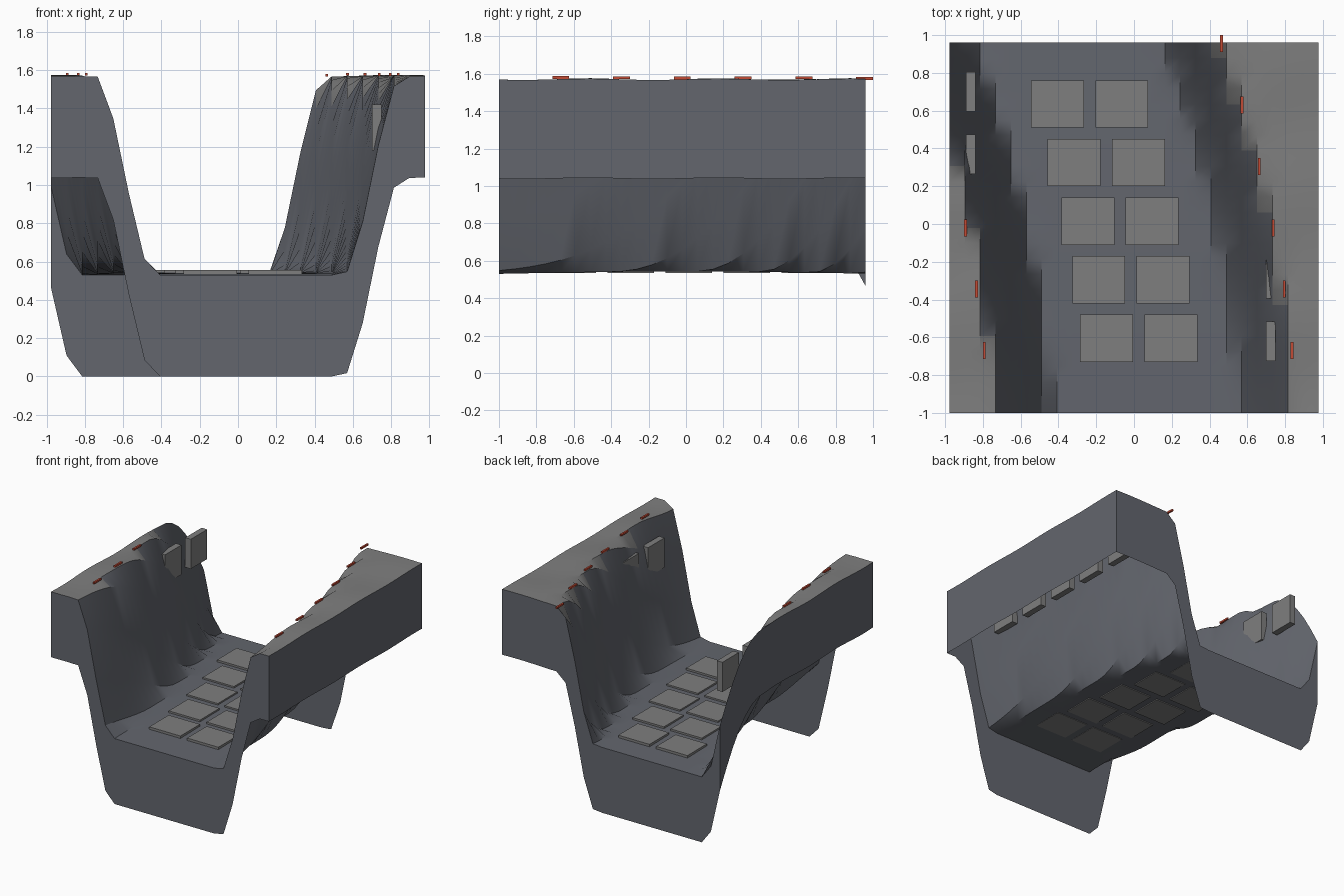
import bpy, bmesh, math

if "Cube" in bpy.data.objects:
    bpy.data.objects.remove(bpy.data.objects["Cube"])


def material(name, rgb):
    m = bpy.data.materials.new(name)
    m.use_nodes = True
    m.diffuse_color = (*rgb, 1)
    m.node_tree.nodes["Principled BSDF"].inputs["Base Color"].default_value = (*rgb, 1)
    return m


SLATE = material("slate_grey", (0.125, 0.133, 0.155))
LIGHT = material("light_grey", (0.21, 0.21, 0.21))
RED = material("signal_red", (0.55, 0.07, 0.035))

HALF_X, Y0, Y1, CELLS = 0.977, -1.0, 0.96, 24
FLOOR, RISE, SKIRT = 0.53, 1.04, 0.53


def bend(y):
    """Centre line of the curving trench."""
    return -0.081 - 0.207 * y - 0.08 * y * y


def height(x, y):
    t = (abs(x - bend(y) - 0.01) - 0.49) / 0.31
    t = min(max(t, 0), 1)
    s = t * t * (3 - 2 * t)
    crown = 0.013 * math.cos(1.57 * y) * (1 - s)
    ripple = 0.006 * s * math.sin(7 * x + 2) * math.sin(9 * y)
    return FLOOR + RISE * s + crown + ripple


def add_object(name, bm, mats):
    me = bpy.data.meshes.new(name)
    bm.to_mesh(me)
    bm.free()
    for m in mats:
        me.materials.append(m)
    ob = bpy.data.objects.new(name, me)
    bpy.context.collection.objects.link(ob)
    return ob


def boxes(name, centres, size, mat):
    """One object made of equal boxes."""
    bm = bmesh.new()
    for c in centres:
        new = bmesh.ops.create_cube(bm, size=1)["verts"]
        bmesh.ops.scale(bm, vec=size, verts=new)
        bmesh.ops.translate(bm, vec=c, verts=new)
    return add_object(name, bm, [mat])


# Trench surface: grid raised by the cross-section
bm = bmesh.new()
bmesh.ops.create_grid(bm, x_segments=CELLS, y_segments=CELLS, size=1)
for v in bm.verts:
    v.co.x *= HALF_X
    v.co.y = Y0 + (v.co.y + 1) / 2 * (Y1 - Y0)
    v.co.z = height(v.co.x, v.co.y)

# Light upper banks outside the lips
for f in bm.faces:
    f.smooth = True
    c = f.calc_center_median()
    f.material_index = 1 if abs(c.x - bend(c.y)) > 0.785 else 0

# Skirt hanging from the outer border
border = [e for e in bm.edges if e.is_boundary]
new = bmesh.ops.extrude_edge_only(bm, edges=border)["geom"]
for g in new:
    if isinstance(g, bmesh.types.BMVert):
        g.co.z -= SKIRT
    elif isinstance(g, bmesh.types.BMFace):
        g.material_index = 0
        g.smooth = False
bmesh.ops.recalc_face_normals(bm, faces=bm.faces)
top = max(bm.faces, key=lambda f: abs(f.normal.z))
if top.normal.z < 0:
    bmesh.ops.reverse_faces(bm, faces=bm.faces)
trench = add_object("trench", bm, [SLATE, LIGHT])
bpy.context.view_layer.objects.active = trench
trench.select_set(True)
bpy.ops.object.shade_smooth_by_angle(angle=math.radians(30))
trench.select_set(False)

# Floor plates, two abreast along the trench
rows = [-0.605 + 0.31 * i for i in range(5)]
boxes("floor_plates",
      [(bend(y) + 0.01 + s * 0.17, y, 0.545) for y in rows for s in (-1, 1)],
      (0.28, 0.25, 0.02), LIGHT)

# Upright wall boards, partly buried in the banks
rows = [-0.62 + 0.33 * i for i in range(5)]
for name, x in (("left_wall_boards", 0.725), ("right_wall_boards", -0.865)):
    boxes(name, [(x, y, 1.3) for y in rows], (0.05, 0.21, 0.24), LIGHT)

# Red marker strips along both lips
rows = [-0.67 + 0.325 * i for i in range(6)]
for name, s in (("left_lip_markers", 1), ("right_lip_markers", -1)):
    spots = [(bend(y) + s * 0.815, y) for y in rows]
    boxes(name, [(x, y, height(x, y) + 0.008) for x, y in spots if abs(x) < 0.95],
          (0.014, 0.09, 0.014), RED)
